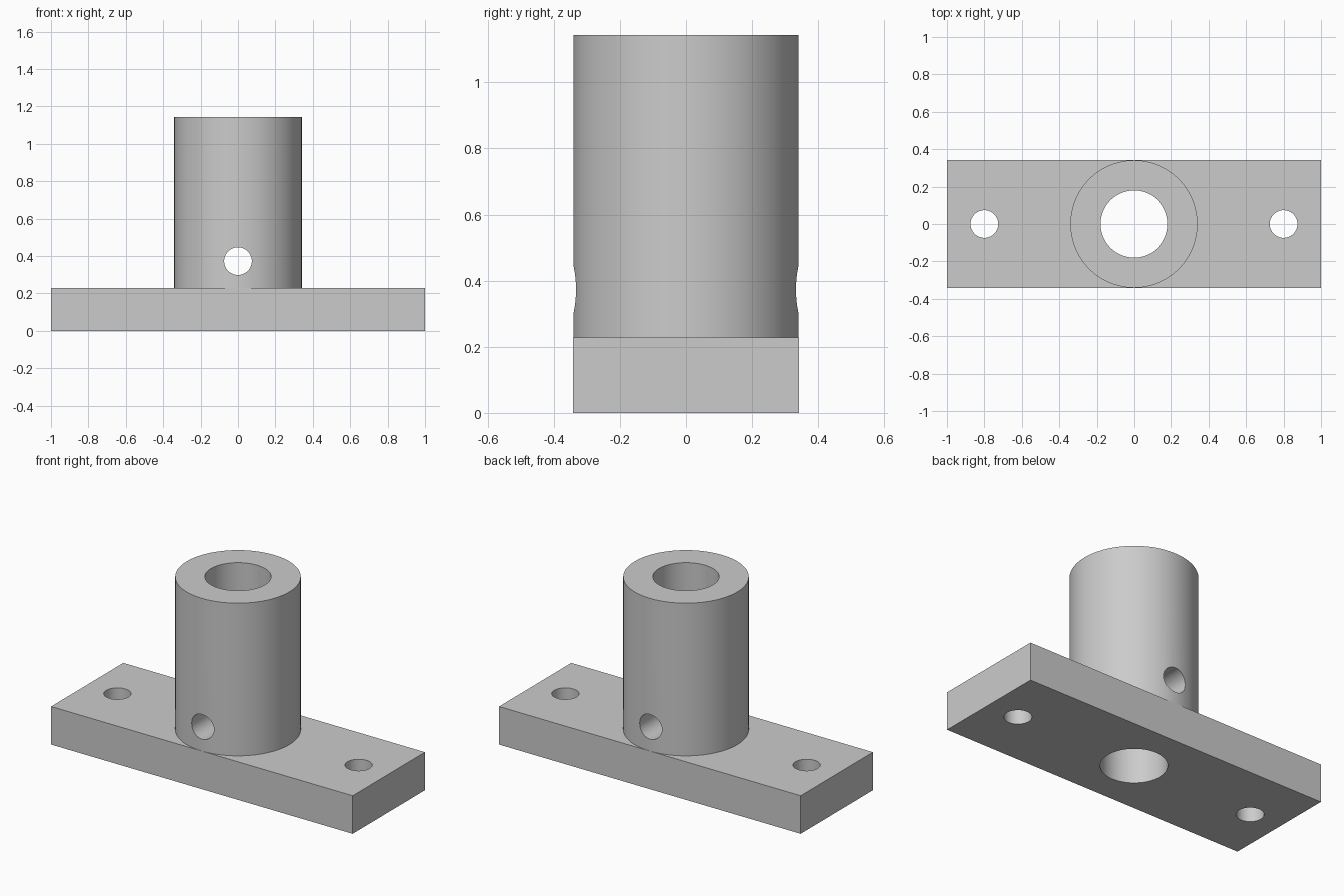
import bpy
import math

cube = bpy.data.objects.get("Cube")
if cube:
    bpy.data.objects.remove(cube, do_unlink=True)

# Main sizes
DEPTH, PLATE_H, TOP = 0.684, 0.228, 1.143
BOSS_R, BORE_R, HOLE_R = 0.341, 0.18, 0.074
BOLT_X, PIN_Z = 0.8, 0.373

grey = bpy.data.materials.new("light grey metal")
grey.use_nodes = True
grey.diffuse_color = (0.6, 0.6, 0.6, 1)
grey.node_tree.nodes["Principled BSDF"].inputs["Base Color"].default_value = (0.6, 0.6, 0.6, 1)


def finish(name):
    obj = bpy.context.object
    obj.name = name
    obj.data.materials.append(grey)
    return obj


def cylinder(name, radius, length, location, rotation=(0, 0, 0), sides=64):
    bpy.ops.mesh.primitive_cylinder_add(vertices=sides, radius=radius, depth=length,
                                        location=location, rotation=rotation)
    return finish(name)


def combine(target, other, operation):
    """Boolean another solid into the target, then discard it."""
    mod = target.modifiers.new(other.name, "BOOLEAN")
    mod.operation = operation
    mod.solver = "EXACT"
    mod.object = other
    bpy.context.view_layer.objects.active = target
    bpy.ops.object.modifier_apply(modifier=mod.name)
    bpy.data.objects.remove(other, do_unlink=True)


# Rectangular mounting plate
bpy.ops.mesh.primitive_cube_add(size=1, location=(0, 0, PLATE_H / 2))
bracket = finish("flanged_socket_bracket")
bracket.scale = (2, DEPTH, PLATE_H)
bpy.ops.object.transform_apply(location=True, rotation=False, scale=True)

# Upright round socket, rooted inside the plate
root = PLATE_H / 2
combine(bracket, cylinder("socket", BOSS_R, TOP - root, (0, 0, (TOP + root) / 2), sides=96), "UNION")

# Vertical bore through socket and plate
combine(bracket, cylinder("bore", BORE_R, 3, (0, 0, 0.5)), "DIFFERENCE")

# Cross hole for a pin, front to back
combine(bracket, cylinder("pin_hole", HOLE_R, 2, (0, 0, PIN_Z), (math.pi / 2, 0, 0)), "DIFFERENCE")

# Bolt holes at both ends of the plate
for side in (-1, 1):
    combine(bracket, cylinder("bolt_hole", HOLE_R, 1, (side * BOLT_X, 0, 0)), "DIFFERENCE")

# Smooth round walls, crisp edges
bpy.ops.object.select_all(action="DESELECT")
bracket.select_set(True)
bpy.context.view_layer.objects.active = bracket
bpy.ops.object.shade_smooth_by_angle(angle=math.radians(30))
